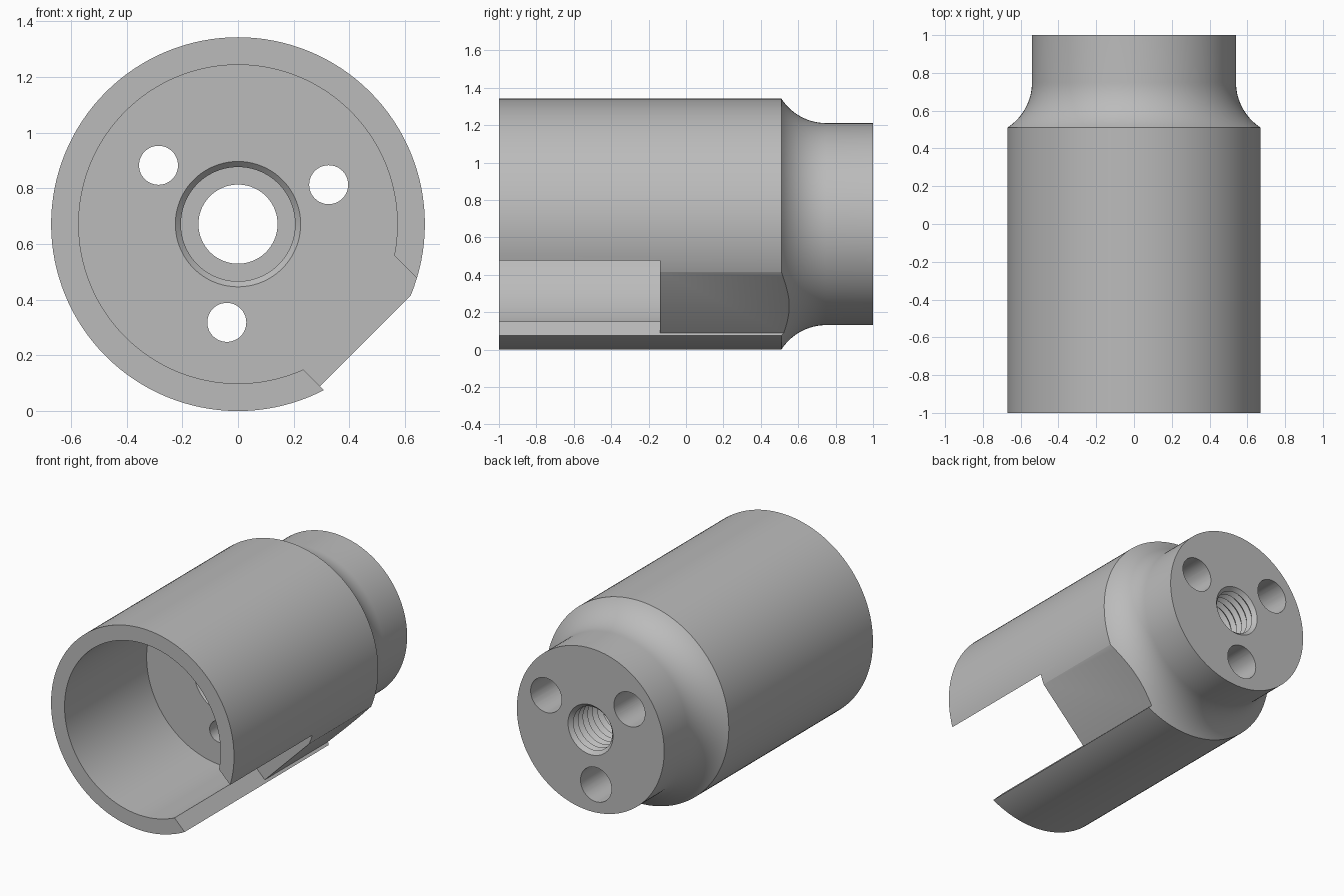
import bpy, bmesh, math
from mathutils import Matrix, Vector

if "Cube" in bpy.data.objects:
    bpy.data.objects.remove(bpy.data.objects["Cube"])

R, NECK, BORE = 0.671, 0.54, 0.572
FLOOR, SHOULDER = -0.14, 0.51

metal = bpy.data.materials.new("grey metal")
metal.use_nodes = True
grey = (0.5, 0.5, 0.5, 1)
metal.diffuse_color = grey
metal.node_tree.nodes["Principled BSDF"].inputs["Base Color"].default_value = grey


def finish(bm, name):
    bmesh.ops.recalc_face_normals(bm, faces=bm.faces)
    mesh = bpy.data.meshes.new(name)
    bm.to_mesh(mesh)
    bm.free()
    ob = bpy.data.objects.new(name, mesh)
    ob.data.materials.append(metal)
    bpy.context.collection.objects.link(ob)
    return ob


def lathe(name, profile, steps=128):
    """Revolve a closed (radius, y) profile about the long axis."""
    bm = bmesh.new()
    rings = []
    for k in range(steps):
        a = 2 * math.pi * k / steps
        rings.append([bm.verts.new((r * math.cos(a), y, R + r * math.sin(a)))
                      for r, y in profile])
    n = len(profile)
    for k in range(steps):
        p, q = rings[k], rings[(k + 1) % steps]
        for i in range(n):
            j = (i + 1) % n
            bm.faces.new((p[i], p[j], q[j], q[i]))
    return finish(bm, name)


def cut(body, cutter):
    mod = body.modifiers.new("cut", 'BOOLEAN')
    mod.operation, mod.solver, mod.object = 'DIFFERENCE', 'EXACT', cutter
    bpy.context.view_layer.objects.active = body
    bpy.ops.object.modifier_apply(modifier=mod.name)
    bpy.data.objects.remove(cutter)


def drill(x, z, radius, y0, y1):
    bm = bmesh.new()
    bmesh.ops.create_cone(bm, cap_ends=True, segments=48, radius1=radius,
                          radius2=radius, depth=y1 - y0)
    bm.transform(Matrix.Translation((x, (y0 + y1) / 2, z))
                 @ Matrix.Rotation(math.pi / 2, 4, 'X'))
    return finish(bm, "drill")


def diagonal_block(n0, n1, y0, y1):
    """Block facing down and to the left side, at distance n0..n1 from the axis."""
    t0, t1 = -0.203, 0.317
    bm = bmesh.new()
    bmesh.ops.create_cube(bm, size=1)
    bm.transform(Matrix.Translation((0, 0, R)) @ Matrix.Rotation(math.pi / 4, 4, 'Y')
                 @ Matrix.Translation(((n0 + n1) / 2, (y0 + y1) / 2, (t0 + t1) / 2))
                 @ Matrix.Diagonal(Vector((n1 - n0, y1 - y0, t1 - t0, 1))))
    return finish(bm, "block")


# Outer shell: barrel, concave shoulder, neck
profile = [(BORE, -1), (R, -1), (R, SHOULDER)]
length = 0.24
fillet = (length ** 2 + (R - NECK) ** 2) / (2 * (R - NECK))
sweep = math.asin(length / fillet)
for i in range(1, 17):
    a = sweep * (1 - i / 16)
    profile.append((NECK + fillet * (1 - math.cos(a)),
                    SHOULDER + length - fillet * math.sin(a)))
profile.append((NECK, 1))

# Threaded centre hole, then chamfered recess and bore floor
pitch, turns = 0.05, 18
for i in range(turns):
    y = 1 - i * pitch
    profile += [(0.165, y), (0.142, y - pitch / 2)]
end = 1 - turns * pitch
profile += [(0.142, end - 0.04), (0.205, end - 0.04), (0.205, FLOOR + 0.02),
            (0.225, FLOOR), (BORE, FLOOR)]
body = lathe("housing_body", profile)

# Open side slot and the flat behind it
cut(body, diagonal_block(0.3, 0.9, -1.1, FLOOR))
cut(body, diagonal_block(0.62, 0.9, FLOOR - 0.1, 0.7))

# Three stepped screw holes
for k in range(3):
    a = math.radians(23.5 + 120 * k)
    x, z = 0.355 * math.cos(a), R + 0.355 * math.sin(a)
    cut(body, drill(x, z, 0.07, FLOOR - 0.1, 1.1))
    cut(body, drill(x, z, 0.114, 0.25, 1.1))

bpy.ops.object.select_all(action='DESELECT')
body.select_set(True)
bpy.context.view_layer.objects.active = body
bpy.ops.object.shade_smooth_by_angle(angle=math.radians(25))
